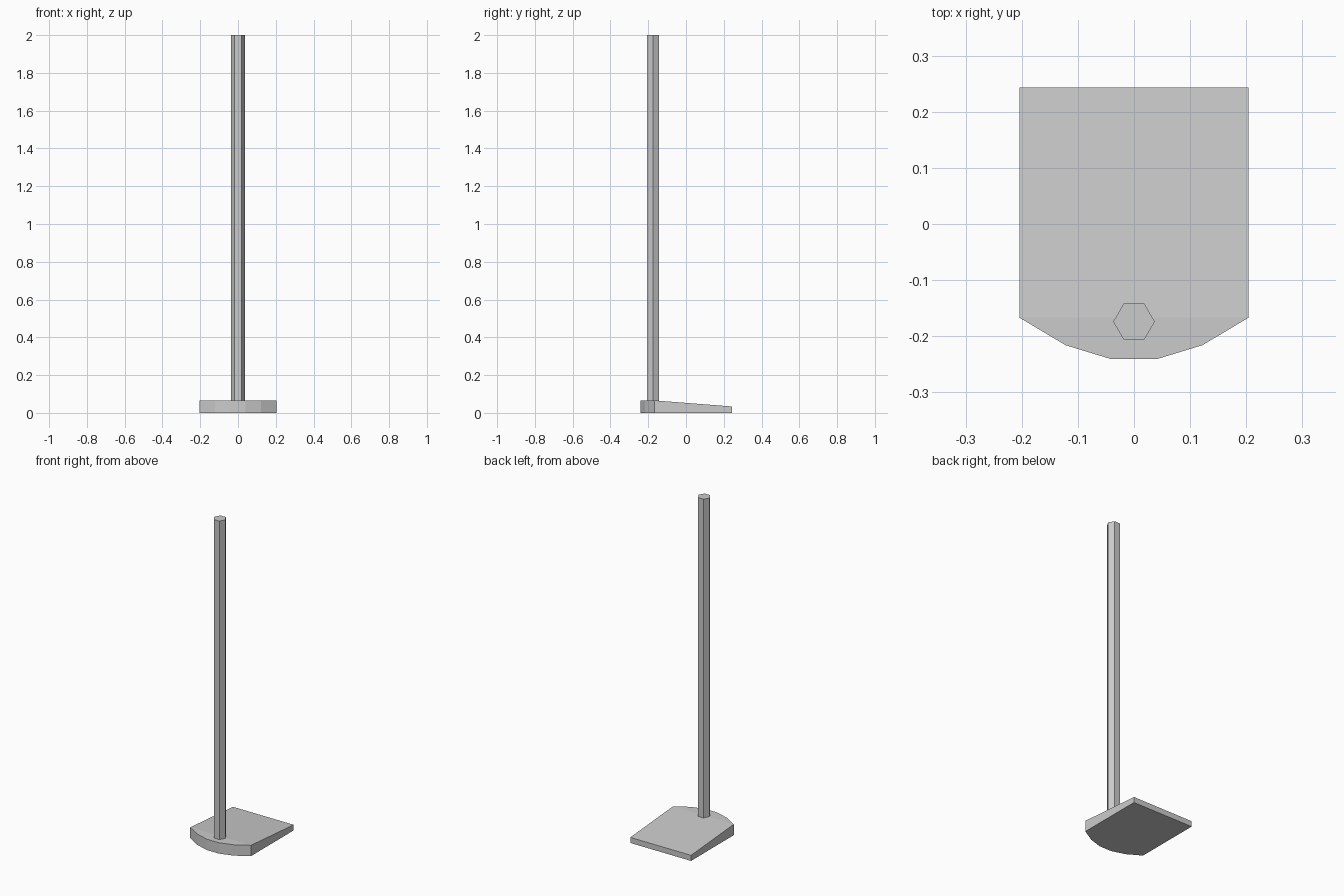
import bpy
import bmesh
from mathutils import Matrix

cube = bpy.data.objects.get("Cube")
if cube:
    bpy.data.objects.remove(cube, do_unlink=True)

GREY = (0.6, 0.6, 0.6, 1)
grey = bpy.data.materials.new("plain_grey")
grey.use_nodes = True
grey.diffuse_color = GREY
grey.node_tree.nodes["Principled BSDF"].inputs["Base Color"].default_value = GREY


def finish(bm, name):
    bmesh.ops.recalc_face_normals(bm, faces=bm.faces)
    mesh = bpy.data.meshes.new(name)
    bm.to_mesh(mesh)
    bm.free()
    mesh.materials.append(grey)
    obj = bpy.data.objects.new(name, mesh)
    bpy.context.collection.objects.link(obj)
    return obj


# Wedge base: rounded front, level up to the shoulders, sloping to the back
HALF_WIDTH, SHOULDER, BACK = 0.204, -0.167, 0.243
FRONT_HEIGHT, BACK_HEIGHT = 0.066, 0.034
half = [(HALF_WIDTH, BACK), (HALF_WIDTH, SHOULDER), (0.122, -0.216), (0.04, -0.241)]
outline = half + [(-x, y) for x, y in reversed(half)]

bm = bmesh.new()
bottom = [bm.verts.new((x, y, 0)) for x, y in outline]
top = [bm.verts.new((x, y, BACK_HEIGHT if y == BACK else FRONT_HEIGHT))
       for x, y in outline]
count = len(outline)
bm.faces.new(bottom)
bm.faces.new(top[1:-1])
bm.faces.new((top[0], top[1], top[-2], top[-1]))
for i in range(count):
    j = (i + 1) % count
    bm.faces.new((bottom[i], bottom[j], top[j], top[i]))
finish(bm, "wedge_base")

# Hexagonal pole, corners pointing left and right
POLE_BOTTOM, POLE_TOP = 0.03, 2.0
bm = bmesh.new()
bmesh.ops.create_cone(bm, cap_ends=True, segments=6, radius1=0.037, radius2=0.037,
                      depth=POLE_TOP - POLE_BOTTOM,
                      matrix=Matrix.Rotation(1.5707963, 4, "Z"))
bmesh.ops.translate(bm, verts=bm.verts, vec=(0, -0.174, (POLE_TOP + POLE_BOTTOM) / 2))
finish(bm, "pole")
